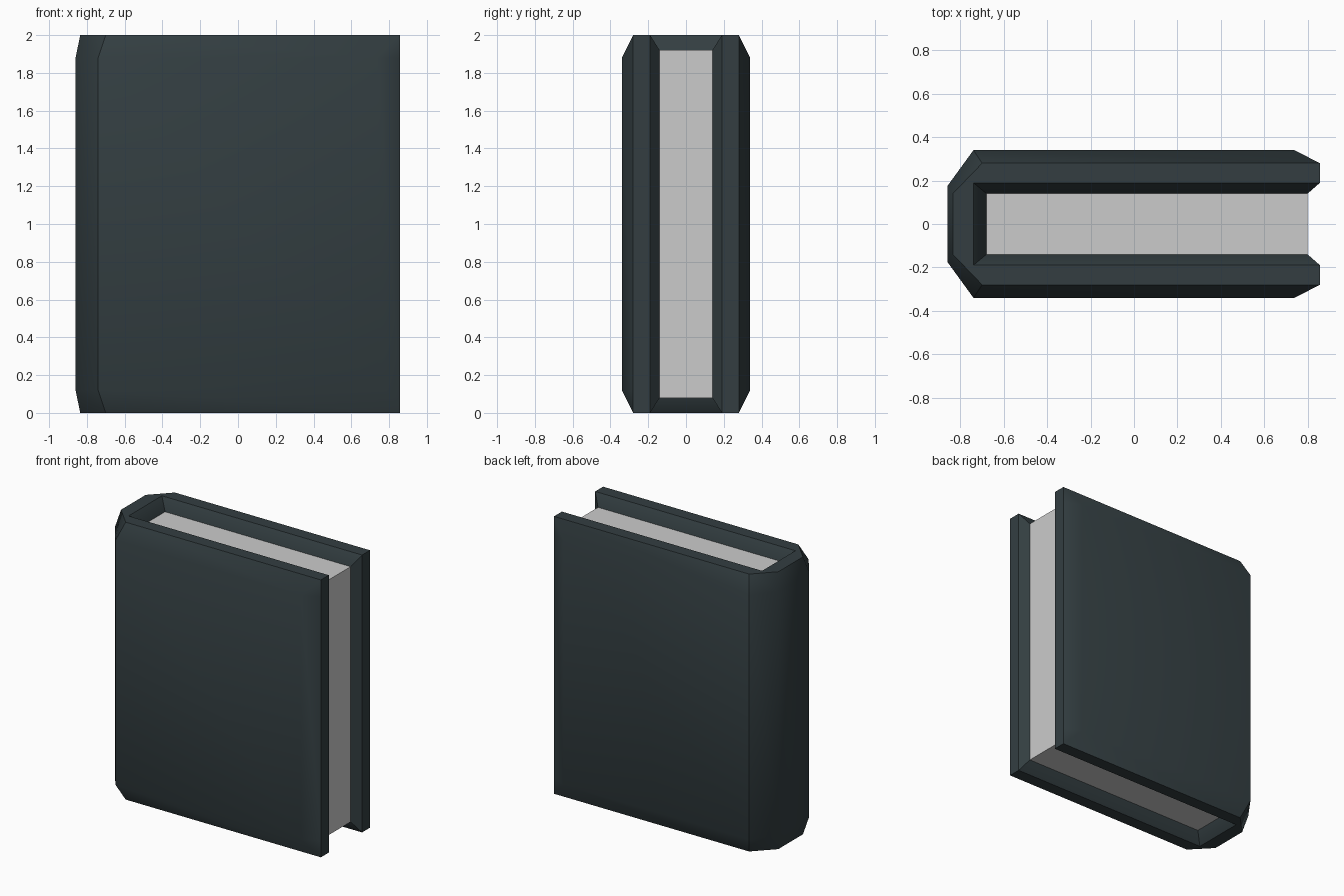
import bpy, bmesh, math

if "Cube" in bpy.data.objects:
    bpy.data.objects.remove(bpy.data.objects["Cube"])

# U-shaped half sections (one side, spine to fore-edge, then back along the inside)
OUTER_MID = [(-0.86, 0.175), (-0.74, 0.34), (0.74, 0.34), (0.857, 0.28)]
OUTER_END = [(-0.835, 0.14), (-0.70, 0.28), (0.857, 0.28), (0.857, 0.28)]
INNER_MID = [(0.857, 0.19), (0.80, 0.14), (-0.68, 0.14)]
INNER_END = [(0.857, 0.19), (0.857, 0.19), (-0.74, 0.19)]


def ring(bm, outer, z_out, inner, z_in):
    half = [(x, y, z_out) for x, y in outer] + [(x, y, z_in) for x, y in inner]
    mirrored = [(x, -y, z) for x, y, z in reversed(half)]
    return [bm.verts.new(p) for p in half + mirrored]


def make_object(name, bm):
    bmesh.ops.recalc_face_normals(bm, faces=bm.faces)
    mesh = bpy.data.meshes.new(name)
    bm.to_mesh(mesh)
    bm.free()
    obj = bpy.data.objects.new(name, mesh)
    bpy.context.collection.objects.link(obj)
    return obj


# Cover: stacked rings with chamfered ends
bm = bmesh.new()
rings = [ring(bm, OUTER_END, 0, INNER_END, 0),
         ring(bm, OUTER_MID, 0.12, INNER_MID, 0.08),
         ring(bm, OUTER_MID, 1.88, INNER_MID, 1.92),
         ring(bm, OUTER_END, 2, INNER_END, 2)]
n = len(rings[0])
for low, high in zip(rings, rings[1:]):
    for i in range(n):
        j = (i + 1) % n
        bm.faces.new((low[i], low[j], high[j], high[i]))

# Flat rims at top and bottom
for r in (rings[0], rings[-1]):
    m = r[::-1]
    for s in (r, m):
        bm.faces.new((s[1], s[3], s[4], s[6]))
        bm.faces.new((s[0], s[1], s[6]))
    bm.faces.new((r[0], r[6], m[6], m[0]))
bmesh.ops.remove_doubles(bm, verts=bm.verts, dist=0.0001)
cover = make_object("cover", bm)
mat = bpy.data.materials.new("dark_slate")
mat.diffuse_color = (0.033, 0.048, 0.053, 1)
mat.use_nodes = True
mat.node_tree.nodes["Principled BSDF"].inputs["Base Color"].default_value = mat.diffuse_color
cover.data.materials.append(mat)
bpy.context.view_layer.objects.active = cover
cover.select_set(True)
bpy.ops.object.shade_smooth_by_angle(angle=math.radians(40))

# Page block
bm = bmesh.new()
bmesh.ops.create_cube(bm, size=1)
for v in bm.verts:
    v.co = (0.06 + v.co.x * 1.48, v.co.y * 0.28, 1 + v.co.z * 1.84)
make_object("pages", bm)
